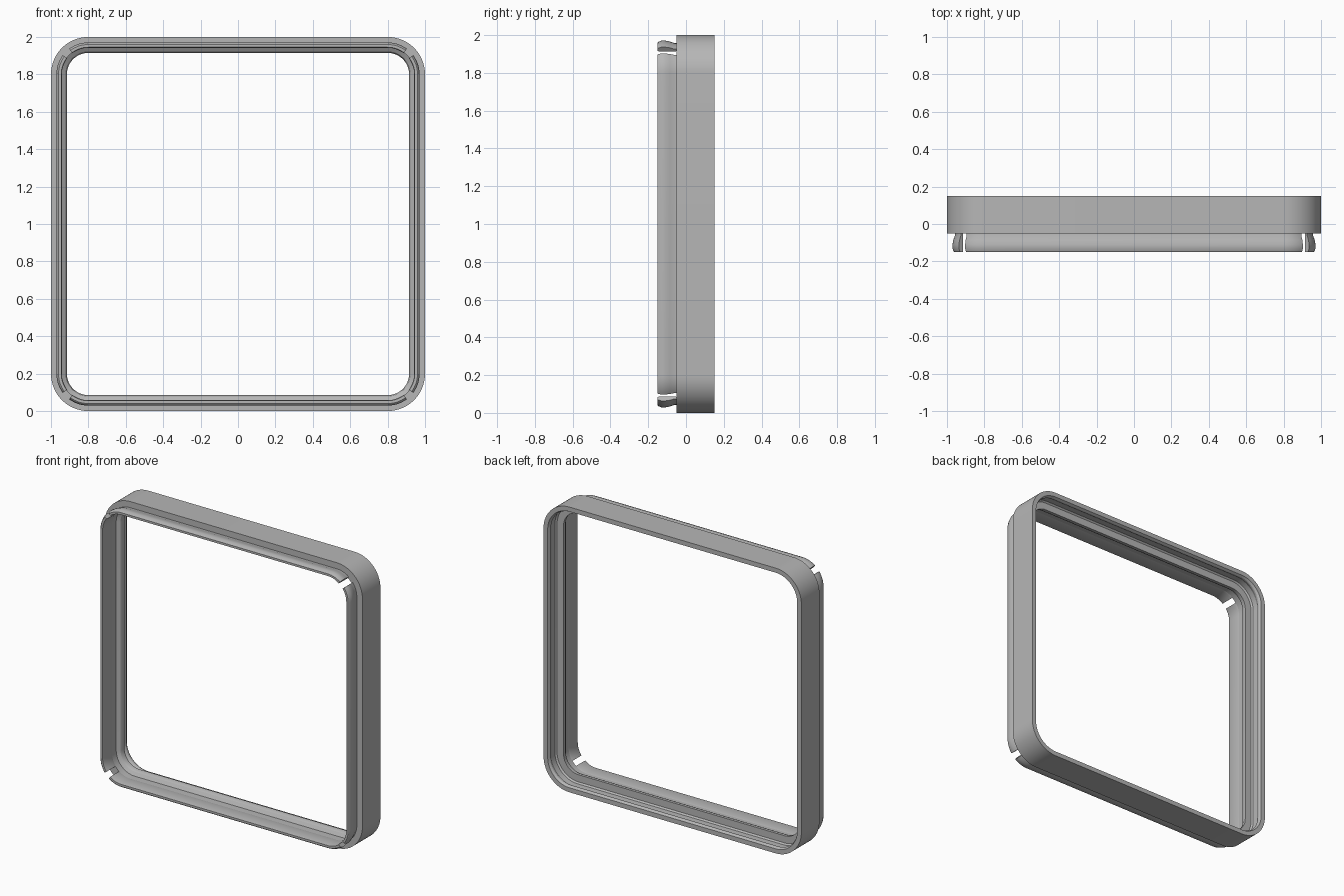
import bpy, bmesh
from math import cos, sin, radians

cube = bpy.data.objects.get("Cube")
if cube:
    bpy.data.objects.remove(cube)

CORNER = 0.8      # distance of each corner arc centre from the frame centre
GAP = 8           # half angle of the corner gaps between clips, in degrees

grey = bpy.data.materials.new("plain grey")
grey.use_nodes = True
colour = (0.47, 0.47, 0.47, 1)
grey.diffuse_color = colour
grey.node_tree.nodes["Principled BSDF"].inputs["Base Color"].default_value = colour


def section(bm, profile, corner, angle):
    """One cross-section of the sweep, at an angle around a corner arc."""
    mid = radians(45 + 90 * corner)
    sx = 1 if cos(mid) > 0 else -1
    sz = 1 if sin(mid) > 0 else -1
    a = radians(angle)
    return [bm.verts.new((sx * CORNER + (d - CORNER) * cos(a), y,
                          1 + sz * CORNER + (d - CORNER) * sin(a)))
            for d, y in profile]


def sweep(name, profile, stations, closed):
    """Join cross-sections along the rounded square path."""
    bm = bmesh.new()
    rings = [section(bm, profile, c, a) for c, a in stations]
    pairs = list(zip(rings, rings[1:]))
    if closed:
        pairs.append((rings[-1], rings[0]))
    else:
        bm.faces.new(rings[0])
        bm.faces.new(rings[-1])
    n = len(profile)
    for r, s in pairs:
        for i in range(n):
            j = (i + 1) % n
            bm.faces.new((r[i], r[j], s[j], s[i]))
    bmesh.ops.recalc_face_normals(bm, faces=bm.faces)
    mesh = bpy.data.meshes.new(name)
    bm.to_mesh(mesh)
    bm.free()
    mesh.materials.append(grey)
    ob = bpy.data.objects.new(name, mesh)
    bpy.context.collection.objects.link(ob)
    bpy.ops.object.select_all(action="DESELECT")
    ob.select_set(True)
    bpy.context.view_layer.objects.active = ob
    bpy.ops.object.shade_smooth_by_angle(angle=radians(25))


# Frame body: sloped inner ledge in front, undercut socket at the back
body = [(1, -0.05), (1, 0.15), (0.968, 0.15), (0.96, 0.135), (0.96, 0.125),
        (0.975, 0.10), (0.975, 0.06), (0.965, 0.05), (0.915, 0.05),
        (0.915, 0.03), (0.922, 0.015), (0.945, 0.0), (0.945, -0.05)]
around = [(c, 90 * c + 6 * i) for c in range(4) for i in range(16)]
sweep("frame_body", body, around, True)

# Four snap clips, separated by gaps at the corners
clip = [(0.957, -0.048), (0.957, -0.06), (0.966, -0.085), (0.971, -0.11),
        (0.971, -0.13), (0.964, -0.147), (0.960, -0.15), (0.945, -0.15),
        (0.942, -0.14), (0.942, -0.06), (0.945, -0.048)]
names = ["top_clip", "right_clip", "bottom_clip", "left_clip"]
steps = 7
sweep_angle = 45 - GAP
for k, name in enumerate(names):
    turn = 90 * (k + 1)
    path = [(k, turn - sweep_angle * (1 - i / steps)) for i in range(steps + 1)]
    path += [((k + 1) % 4, turn + sweep_angle * i / steps) for i in range(steps + 1)]
    sweep(name, clip, path, False)
